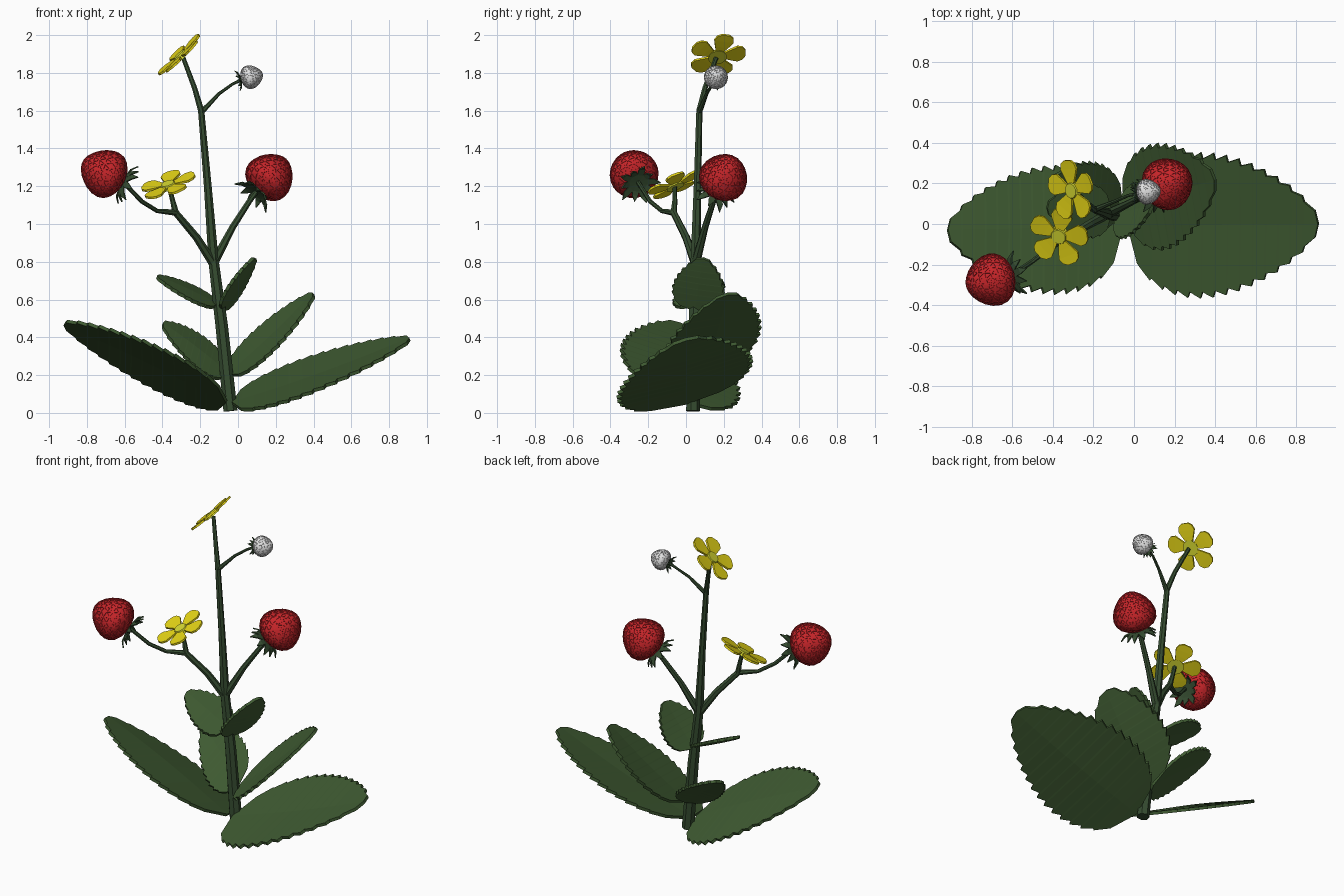
import bpy, bmesh, math
from mathutils import Vector, Matrix

if "Cube" in bpy.data.objects:
    bpy.data.objects.remove(bpy.data.objects["Cube"])

V = Vector


def material(name, rgb):
    m = bpy.data.materials.new(name)
    m.diffuse_color = (*rgb, 1)
    m.use_nodes = True
    m.node_tree.nodes["Principled BSDF"].inputs["Base Color"].default_value = m.diffuse_color
    return m


LEAF = material("leaf_green", (0.050, 0.105, 0.032))
STEM = material("stem_green", (0.036, 0.072, 0.030))
RED = material("berry_red", (0.56, 0.018, 0.022))
WHITE = material("unripe_white", (0.76, 0.76, 0.76))
YELLOW = material("petal_yellow", (0.78, 0.66, 0.008))
CENTRE = material("flower_centre_yellow", (0.66, 0.68, 0.03))


def finish(name, bm, mats, smooth=None):
    bmesh.ops.recalc_face_normals(bm, faces=bm.faces)
    me = bpy.data.meshes.new(name)
    bm.to_mesh(me)
    bm.free()
    for m in mats:
        me.materials.append(m)
    ob = bpy.data.objects.new(name, me)
    bpy.context.collection.objects.link(ob)
    if smooth:
        bpy.ops.object.select_all(action='DESELECT')
        ob.select_set(True)
        bpy.context.view_layer.objects.active = ob
        bpy.ops.object.shade_smooth_by_angle(angle=math.radians(smooth))
    return ob


def thicken(ob, t):
    s = ob.modifiers.new("thickness", 'SOLIDIFY')
    s.thickness = t
    s.offset = 0
    return ob


def frame(origin, axis, ref=(1, 0, 0)):
    """Matrix with local z along axis and local x closest to ref."""
    z = V(axis).normalized()
    x = V(ref)
    x = (x - z * x.dot(z)).normalized()
    m = Matrix((x, z.cross(x), z)).transposed().to_4x4()
    m.translation = V(origin)
    return m


def tube(name, pts, radii, sides=7):
    bm = bmesh.new()
    pts = [V(p) for p in pts]
    rings = []
    for i, (p, r) in enumerate(zip(pts, radii)):
        d = pts[min(i + 1, len(pts) - 1)] - pts[max(i - 1, 0)]
        m = frame(p, d, (0, 1, 0))
        rings.append([bm.verts.new(m @ V((r * math.cos(a), r * math.sin(a), 0)))
                      for a in (2 * math.pi * k / sides for k in range(sides))])
    for a, b in zip(rings, rings[1:]):
        for k in range(sides):
            j = (k + 1) % sides
            bm.faces.new((a[k], a[j], b[j], b[k]))
    bm.faces.new(rings[0])
    bm.faces.new(rings[-1])
    return finish(name, bm, [STEM])


def leaf(name, base, tip, w, teeth):
    """Serrated oval blade; w is the half-width vector."""
    base, tip, w = V(base), V(tip), V(w)
    axis = tip - base
    n = axis.cross(w).normalized()
    bm = bmesh.new()

    def half(t):
        return max(0, math.sin(math.pi * t ** 0.7)) ** 0.6

    steps = [(0, 0)]
    for i in range(teeth):
        steps.append(((i + 0.75) / teeth, half((i + 0.6) / teeth) * 1.03))
        if i < teeth - 1:
            steps.append(((i + 0.9) / teeth, half((i + 0.9) / teeth) * 0.94))
    mids = [bm.verts.new(base + axis * t - n * 0.04 * w.length * math.sin(math.pi * t))
            for t, _ in steps]
    end = bm.verts.new(tip)
    for s in (1, -1):
        edge = [bm.verts.new(base + axis * t + w * s * h) for t, h in steps[1:]]
        bm.faces.new((mids[0], mids[1], edge[0]))
        for i in range(len(edge) - 1):
            bm.faces.new((mids[i + 1], mids[i + 2], edge[i + 1], edge[i]))
        bm.faces.new((mids[-1], end, edge[-1]))
    return thicken(finish(name, bm, [LEAF]), 0.018)


def berry(name, centre, axis, size, mat):
    # dimpled fruit, wide at the calyx and blunt at the tip
    bm = bmesh.new()
    bmesh.ops.create_icosphere(bm, subdivisions=3, radius=1)
    for v in bm.verts:
        a = v.co.z
        k = size * (1 - 0.25 * a)
        v.co = V((v.co.x * k, v.co.y * k, a * size * 0.97))
    bm.normal_update()
    bmesh.ops.inset_individual(bm, faces=bm.faces[:], thickness=size * 0.048, depth=0)
    bmesh.ops.inset_individual(bm, faces=[f for f in bm.faces if len(f.verts) == 3],
                               thickness=size * 0.008, depth=-size * 0.025)
    m = frame(centre, axis)
    bmesh.ops.transform(bm, matrix=m, verts=bm.verts)
    finish(name, bm, [mat], 35)

    # calyx of curled pointed sepals
    bm = bmesh.new()
    count = 10
    for i in range(count):
        rot = Matrix.Rotation(2 * math.pi * i / count, 4, 'Z')
        ln = 1.0 if i % 2 else 0.82
        # radius, half-width, height along the axis
        prof = [(0.0, 0.03, -0.97), (0.38, 0.14, -1.0), (0.68 * ln, 0.13, -1.06)]
        rows = [[bm.verts.new(m @ rot @ (V((r, s * h, z)) * size)) for s in (-1, 1)
                 for _ in [0]] for r, h, z in prof]
        for a, b in zip(rows, rows[1:]):
            bm.faces.new((a[0], b[0], b[1], a[1]))
        point = bm.verts.new(m @ rot @ (V((0.92 * ln, 0, -1.27)) * size))
        bm.faces.new((rows[-1][0], point, rows[-1][1]))
    thicken(finish(name + "_calyx", bm, [STEM]), size * 0.06)


def flower(name, centre, normal, phase, r=0.155):
    m = frame(centre, normal)
    bm = bmesh.new()
    outline = [(0.2, 0.12), (0.45, 0.24), (0.7, 0.35), (0.88, 0.29), (0.98, 0.14)]
    for i in range(5):
        rot = Matrix.Rotation(math.radians(phase + 72 * i), 4, 'Z')
        loop = [(x, y) for x, y in outline] + [(x, -y) for x, y in reversed(outline)]
        vs = [bm.verts.new(m @ rot @ (V((x, y, 0.05 * x * x)) * r)) for x, y in loop]
        k = len(outline)
        for j in range(k - 1):
            bm.faces.new((vs[j], vs[j + 1], vs[2 * k - 2 - j], vs[2 * k - 1 - j]))
    thicken(finish(name + "_petals", bm, [YELLOW]), 0.012)
    bm = bmesh.new()
    bmesh.ops.create_cone(bm, cap_ends=True, segments=10, radius1=r * 0.33,
                          radius2=r * 0.24, depth=0.026, matrix=m)
    finish(name + "_centre", bm, [CENTRE])


# stems
fork = (-0.13, 0.05, 0.81)
tube("main_stem", [(-0.04, 0.035, 0.01), (-0.085, 0.045, 0.45), fork,
                   (-0.16, 0.06, 1.2), (-0.195, 0.07, 1.6), (-0.23, 0.10, 1.72),
                   (-0.29, 0.16, 1.88)],
     [0.038, 0.034, 0.028, 0.021, 0.017, 0.014, 0.012])
tube("white_berry_stem", [(-0.195, 0.07, 1.59), (-0.10, 0.11, 1.69), (-0.03, 0.14, 1.74),
                          (0.02, 0.15, 1.765)], [0.015, 0.009, 0.008, 0.009])
tube("right_berry_stem", [(-0.13, 0.05, 0.79), (-0.03, 0.10, 0.98), (0.06, 0.145, 1.12),
                          (0.11, 0.17, 1.19)], [0.025, 0.018, 0.015, 0.014])
node = (-0.33, -0.065, 1.06)
tube("left_branch", [(-0.13, 0.05, 0.79), (-0.22, 0.0, 0.93), node],
     [0.025, 0.021, 0.018])
tube("left_flower_stem", [node, (-0.345, -0.06, 1.12), (-0.365, -0.06, 1.2)],
     [0.018, 0.014, 0.012])
tube("left_berry_stem", [node, (-0.43, -0.13, 1.07), (-0.51, -0.19, 1.12),
                         (-0.61, -0.255, 1.225)], [0.017, 0.012, 0.012, 0.012])

# leaves in three pairs
leaf("big_right_leaf", (-0.03, -0.01, 0.05), (0.91, 0.0, 0.39), (0, 0.35, 0.095), 15)
leaf("big_left_leaf", (-0.06, -0.03, 0.06), (-0.92, -0.03, 0.47), (0, 0.31, -0.115), 15)
leaf("middle_right_leaf", (-0.05, 0.08, 0.20), (0.40, 0.22, 0.63), (-0.05, 0.25, 0.05), 12)
leaf("middle_left_leaf", (-0.06, 0.10, 0.21), (-0.40, 0.21, 0.47), (0.02, 0.155, 0.08), 11)
leaf("small_right_leaf", (-0.09, 0.05, 0.54), (0.09, 0.09, 0.82), (0.03, 0.135, -0.02), 9)
leaf("small_left_leaf", (-0.11, 0.06, 0.57), (-0.43, 0.08, 0.72), (0, 0.135, 0.04), 9)

# fruit and flowers
berry("left_berry", (-0.715, -0.28, 1.275), (-0.85, -0.2, 0.45), 0.127, RED)
berry("right_berry", (0.175, 0.205, 1.257), (0.6, 0.35, 0.65), 0.127, RED)
berry("white_berry", (0.073, 0.16, 1.78), (0.93, 0.1, 0.25), 0.062, WHITE)
flower("top_flower", (-0.305, 0.165, 1.89), (-0.68, -0.15, 0.7), 28)
flower("left_flower", (-0.37, -0.06, 1.205), (-0.3, -0.38, 0.87), 10)
